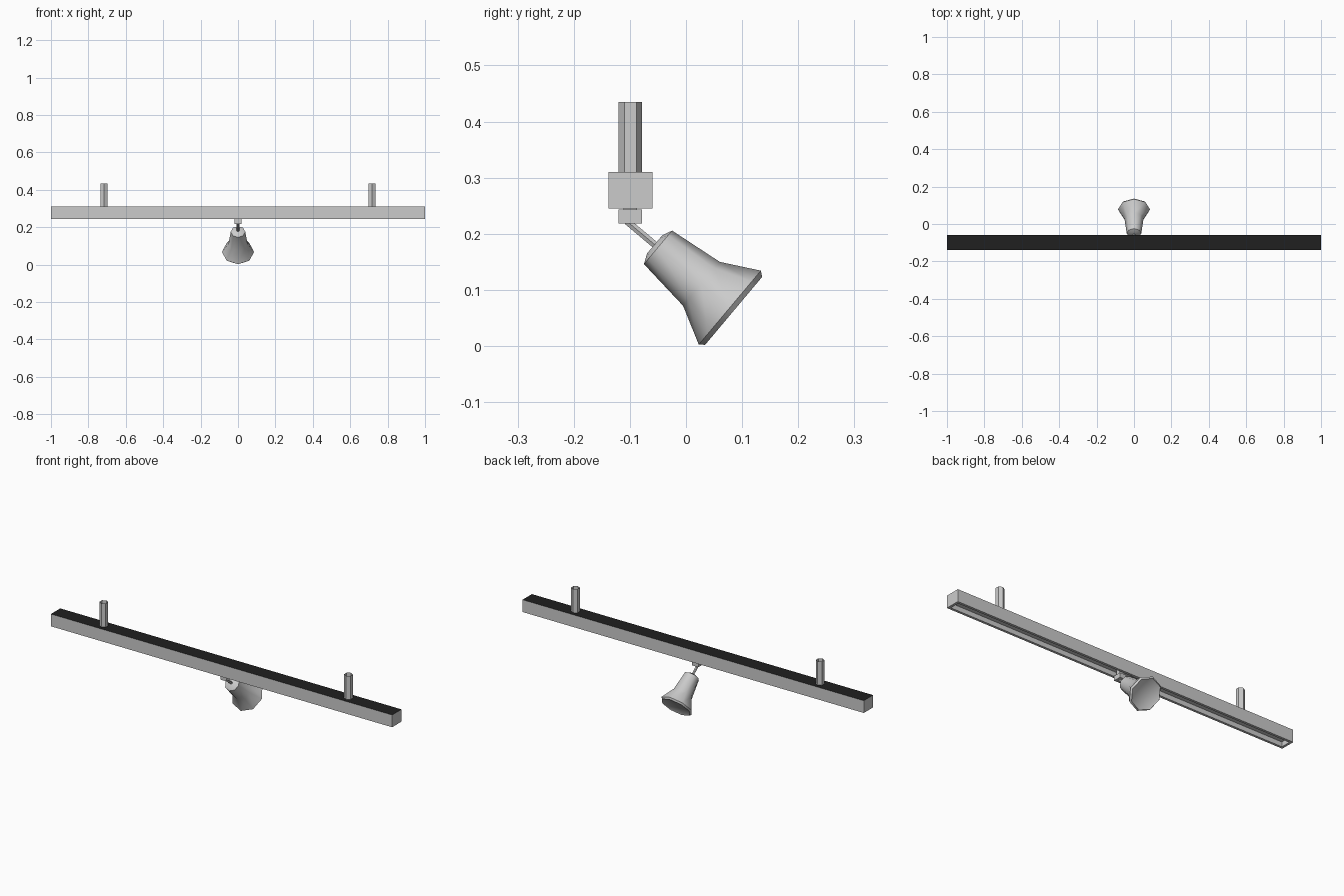
import bpy, bmesh, math
from mathutils import Vector, Matrix

if "Cube" in bpy.data.objects:
    bpy.data.objects.remove(bpy.data.objects["Cube"])


def material(name, v):
    m = bpy.data.materials.new(name)
    m.diffuse_color = (v, v, v, 1)
    m.use_nodes = True
    m.node_tree.nodes["Principled BSDF"].inputs["Base Color"].default_value = m.diffuse_color
    return m


GREY = material("satin_grey", 0.6)
BLACK = material("black", 0.014)
TRACK_Y = -0.099


def finish(name, bm, mats=(GREY,)):
    me = bpy.data.meshes.new(name)
    bm.to_mesh(me)
    bm.free()
    for m in mats:
        me.materials.append(m)
    ob = bpy.data.objects.new(name, me)
    bpy.context.collection.objects.link(ob)
    return ob


def box_bm(lo, hi):
    lo, hi = Vector(lo), Vector(hi)
    bm = bmesh.new()
    size = Matrix.Diagonal((*(hi - lo), 1))
    bmesh.ops.create_cube(bm, size=1, matrix=Matrix.Translation((lo + hi) / 2) @ size)
    return bm


def lathe(name, profile, sides, origin, axis, phase=0.0):
    """Spin (distance, radius) points about an axis lying in the YZ plane."""
    axis = Vector(axis).normalized()
    side = Vector((1, 0, 0))
    up = axis.cross(side)
    bm = bmesh.new()
    rings = []
    for t, r in profile:
        c = Vector(origin) + axis * t
        if r == 0:
            rings.append([bm.verts.new(c)] * sides)
            continue
        angles = [phase + 2 * math.pi * i / sides for i in range(sides)]
        rings.append([bm.verts.new(c + side * r * math.cos(a) + up * r * math.sin(a))
                      for a in angles])
    for a, b in zip(rings, rings[1:]):
        for i in range(sides):
            j = (i + 1) % sides
            bm.faces.new(list(dict.fromkeys((a[i], a[j], b[j], b[i]))))
    bmesh.ops.recalc_face_normals(bm, faces=bm.faces[:])
    return finish(name, bm)


# Track bar: black top face, slot cut into the underside
bm = box_bm((-1, TRACK_Y - 0.039, 0.245), (1, TRACK_Y + 0.039, 0.31))
bm.normal_update()
for f in bm.faces:
    if f.normal.z > 0.9:
        f.material_index = 1
bottom = min(bm.faces, key=lambda f: f.calc_center_median().z)
bmesh.ops.inset_region(bm, faces=[bottom], thickness=0.018)
slot = bmesh.ops.extrude_face_region(bm, geom=[bottom])
bmesh.ops.translate(bm, vec=(0, 0, 0.025),
                    verts=[v for v in slot["geom"] if isinstance(v, bmesh.types.BMVert)])
if bottom.is_valid:
    bmesh.ops.delete(bm, geom=[bottom], context='FACES_ONLY')
bmesh.ops.recalc_face_normals(bm, faces=bm.faces[:])
finish("track", bm, (GREY, BLACK))

# Open hexagonal ceiling posts
for label, x in (("left", -0.717), ("right", 0.717)):
    lathe("ceiling_post_" + label, [(0, 0.021), (0.126, 0.021)], 6,
          (x, TRACK_Y, 0.309), (0, 0, 1), math.pi / 2)

# Adapter block and the neck that clips into the slot
finish("adapter", box_bm((-0.018, TRACK_Y - 0.021, 0.218), (0.018, TRACK_Y + 0.021, 0.243)))
finish("adapter_neck", box_bm((-0.012, TRACK_Y - 0.012, 0.242), (0.012, TRACK_Y + 0.012, 0.27)))

# Tilted arm and flared lamp head, sharing one axis
AIM = Vector((0, 0.766, -0.643))
BACK = Vector((0, -0.056, 0.181))
lathe("arm", [(-0.064, 0), (-0.064, 0.007), (0.004, 0.007)], 6, BACK, AIM)
head = lathe("lamp_head",
             [(0, 0), (0, 0.021), (0.008, 0.039), (0.109, 0.051), (0.175, 0.086),
              (0.184, 0.079), (0.180, 0.073), (0.176, 0)], 8, BACK, AIM)

# Smooth the head, keeping the rim edges sharp
bpy.context.view_layer.objects.active = head
head.select_set(True)
bpy.ops.object.shade_smooth_by_angle(angle=math.radians(50))
